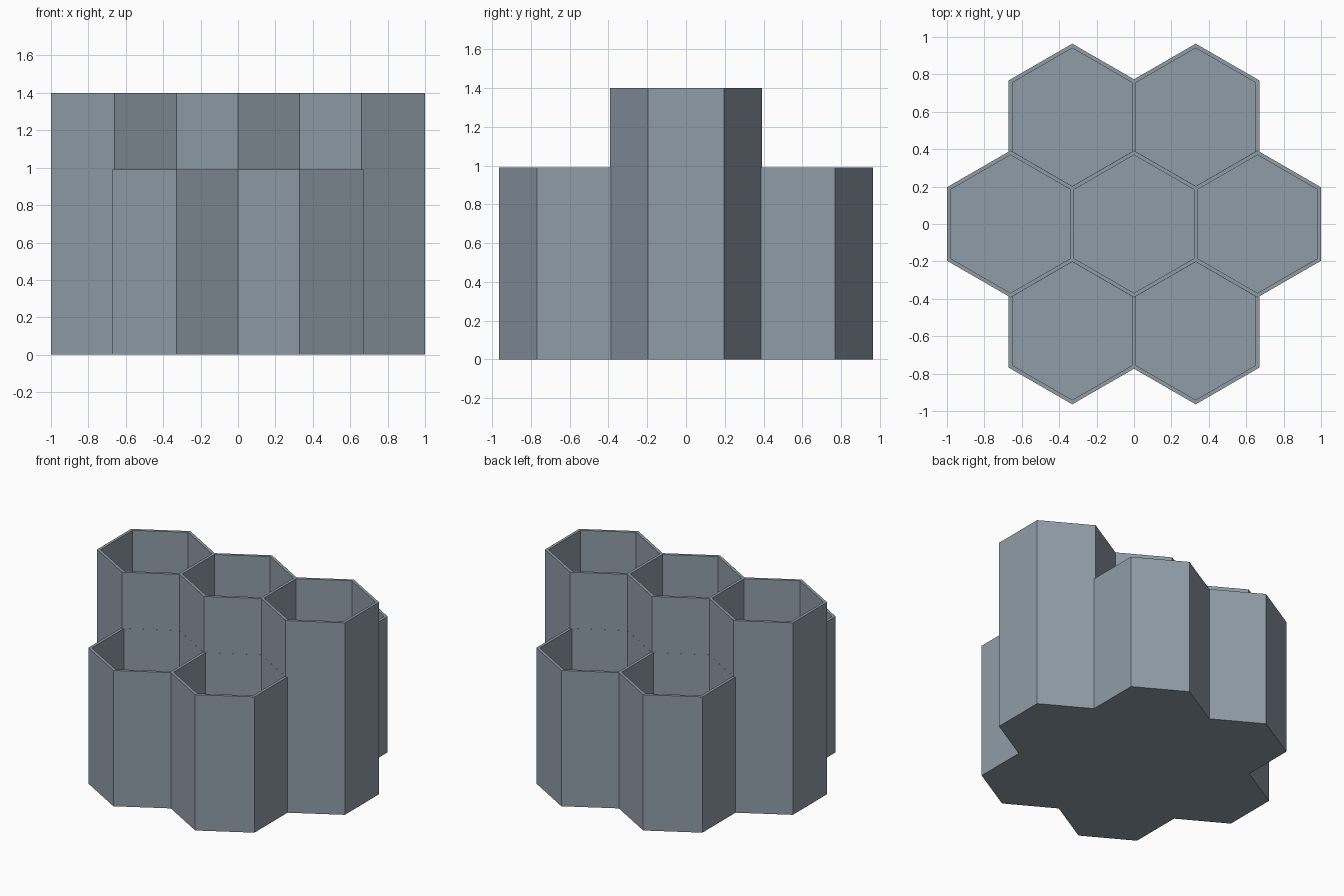
import bpy
import math

PITCH = 0.66        # distance between neighbouring cell centres
OUTER = 0.34        # outer apothem of a cell
INNER = 0.3195      # cavity apothem
FLOOR = 0.02
TALL, SHORT = 1.4, 0.99
ROW = PITCH * math.sqrt(3) / 2

old = bpy.data.objects.get("Cube")
if old:
    bpy.data.objects.remove(old, do_unlink=True)

# Single slate grey plastic
grey = bpy.data.materials.new("slate_grey")
grey.use_nodes = True
colour = (0.28, 0.335, 0.39, 1)
grey.diffuse_color = colour
grey.node_tree.nodes["Principled BSDF"].inputs["Base Color"].default_value = colour


def hex_prism(name, x, y, apothem, bottom, top):
    """Upright six-sided prism with corners pointing front and back."""
    bpy.ops.mesh.primitive_cylinder_add(
        vertices=6, radius=apothem / math.cos(math.pi / 6), depth=top - bottom,
        location=(x, y, (top + bottom) / 2))
    prism = bpy.context.object
    prism.name = name
    prism.data.materials.append(grey)
    return prism


def combine(target, tool, operation):
    """Apply a boolean and remove the tool object."""
    mod = target.modifiers.new(operation.lower(), "BOOLEAN")
    mod.operation = operation
    mod.solver = "EXACT"
    mod.object = tool
    bpy.context.view_layer.objects.active = target
    bpy.ops.object.modifier_apply(modifier=mod.name)
    bpy.data.objects.remove(tool, do_unlink=True)


# Cell layout: a tall middle row, with short pairs in front and behind
cells = [(i * PITCH, 0, TALL) for i in (0, -1, 1)]
cells += [(sx * PITCH / 2, sy * ROW, SHORT) for sy in (-1, 1) for sx in (-1, 1)]

# Solid outer body
holder = None
for x, y, top in cells:
    prism = hex_prism("honeycomb_holder", x, y, OUTER, 0, top)
    if holder is None:
        holder = prism
    else:
        combine(holder, prism, "UNION")

# Open compartments
for x, y, top in cells:
    combine(holder, hex_prism("cavity", x, y, INNER, FLOOR, top + 0.1), "DIFFERENCE")
